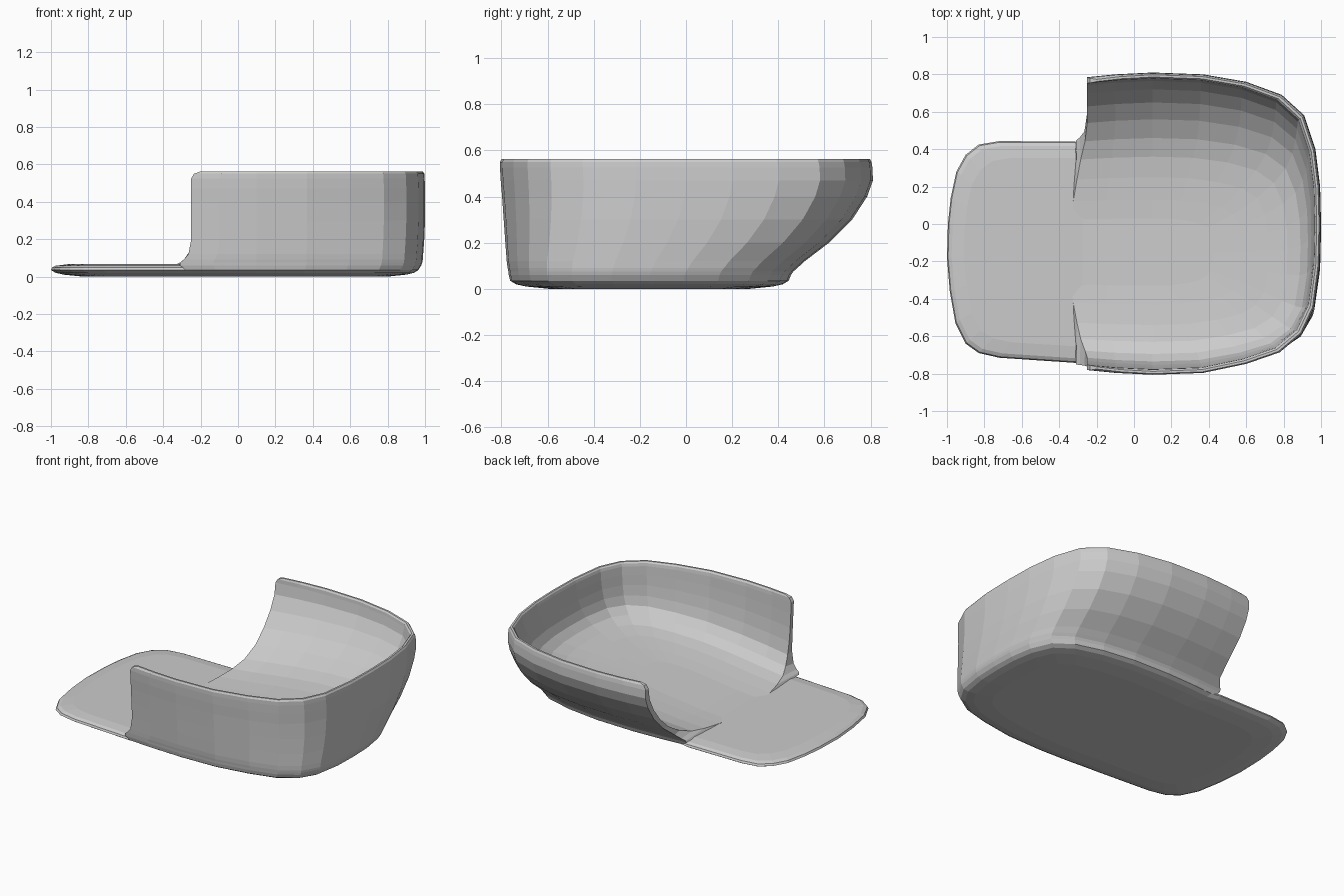
import bpy, bmesh
from mathutils import Vector

if "Cube" in bpy.data.objects:
    bpy.data.objects.remove(bpy.data.objects["Cube"])

# Upper outline of the wall: back end, around the right side, front end
PATH = [(-0.25, .785), (-0.1, .80), (.1, .81), (.37, .80), (.6, .76), (.79, .69),
        (.91, .58), (.97, .40), (.995, .20), (1, 0), (.995, -.22), (.965, -.45),
        (.90, -.59), (.78, -.69), (.6, -.752), (.37, -.80), (.1, -.81),
        (-0.1, -.80), (-0.25, -.785)]

# Outside levels of the wall: z, front y, back y, right x, x of the open ends
OUTSIDE = [(.035, -.762, .445, .965, -.28), (.06, -.768, .455, .98, -.31),
           (.075, -.770, .465, .985, -.31), (.09, -.773, .482, .988, -.29),
           (.12, -.777, .515, .99, -.265), (.2, -.783, .62, .996, -.25),
           (.3, -.79, .72, 1, -.25), (.4, -.797, .785, 1, -.25),
           (.47, -.803, .81, 1, -.25), (.525, -.806, .808, .998, -.25),
           (.55, -.806, .804, .996, -.235), (.562, -.80, .798, .989, -.20)]

# Inside levels, from the rim down into a broad bowl
INSIDE = [(.562, -.788, .786, .977, -.20), (.55, -.779, .778, .970, -.235),
          (.525, -.776, .776, .966, -.25), (.45, -.772, .765, .962, -.25),
          (.36, -.765, .720, .957, -.25), (.27, -.753, .650, .948, -.25),
          (.19, -.735, .560, .930, -.25), (.13, -.695, .460, .890, -.262),
          (.095, -.63, .360, .82, -.285), (.078, -.54, .250, .72, -.305),
          (.068, -.43, .13, .58, -.325), (.062, -.33, .03, .42, -.335)]

# Rounded left end of the base, front to back
LEFT_END = [(-.32, -.742), (-.72, -.715), (-.83, -.69), (-.90, -.64), (-.955, -.53),
            (-.985, -.36), (-1, -.18), (-.995, .0), (-.98, .14), (-.95, .28),
            (-.90, .37), (-.83, .425), (-.72, .443), (-.32, .441)]

FLOOR_LIFT = .30  # the inner floor climbs gently towards the closed side


def level_points(level, ends=True, lift=0):
    z, lo, hi, right, end = level
    pts = []
    for x, y in PATH:
        if x < .1 and ends:
            x = .1 - (.1 - x) / .35 * (.1 - end)
        elif x > .1:
            x = .1 + (x - .1) / .9 * (right - .1)
        t = min(1, max(0, (x + .25) / 1.2))
        pts.append(Vector((x, lo + (y + .81) / 1.62 * (hi - lo),
                           z + (.562 - z) * lift * t)))
    return pts


def make_object(name, bm):
    bmesh.ops.recalc_face_normals(bm, faces=bm.faces)
    mesh = bpy.data.meshes.new(name)
    bm.to_mesh(mesh)
    bm.free()
    obj = bpy.data.objects.new(name, mesh)
    bpy.context.collection.objects.link(obj)
    return obj


def bridge(bm, rings, closed):
    n = len(rings[0])
    for a, b in zip(rings, rings[1:]):
        for i in range(n if closed else n - 1):
            j = (i + 1) % n
            bm.faces.new((a[i], b[i], b[j], a[j]))


# Curved wall: outside, rim and bowl-shaped inside in one loft
bm = bmesh.new()
outer = [[bm.verts.new(p) for p in level_points(lv)] for lv in OUTSIDE]
inner = [[bm.verts.new(p) for p in level_points(lv, lift=FLOOR_LIFT)] for lv in INSIDE]
bridge(bm, outer + inner, False)
floor = bm.faces.new(inner[-1])
bmesh.ops.triangulate(bm, faces=[floor])
# Close both open ends with strips between outside and inside
for i in (0, -1):
    bridge(bm, [[r[i] for r in outer], [r[i] for r in reversed(inner)]], False)
make_object("curved_wall", bm)

# Base plate with a rounded underside and edge
outline = [Vector((p.x, p.y, 0)) for p in level_points(OUTSIDE[0], False)]
outline += [Vector((x, y, 0)) for x, y in LEFT_END]
bm = bmesh.new()
rings = []
for z, inset in [(0, .17), (.010, .07), (.020, .025), (.035, 0), (.048, .006),
                 (.058, .025), (.066, .09)]:
    sx, sy = 1 - inset, 1 - inset / .605
    rings.append([bm.verts.new((p.x * sx, -.16 + (p.y + .16) * sy, z)) for p in outline])
bridge(bm, rings, True)
bm.faces.new(rings[0])
bm.faces.new(rings[-1])
make_object("base_plate", bm)
